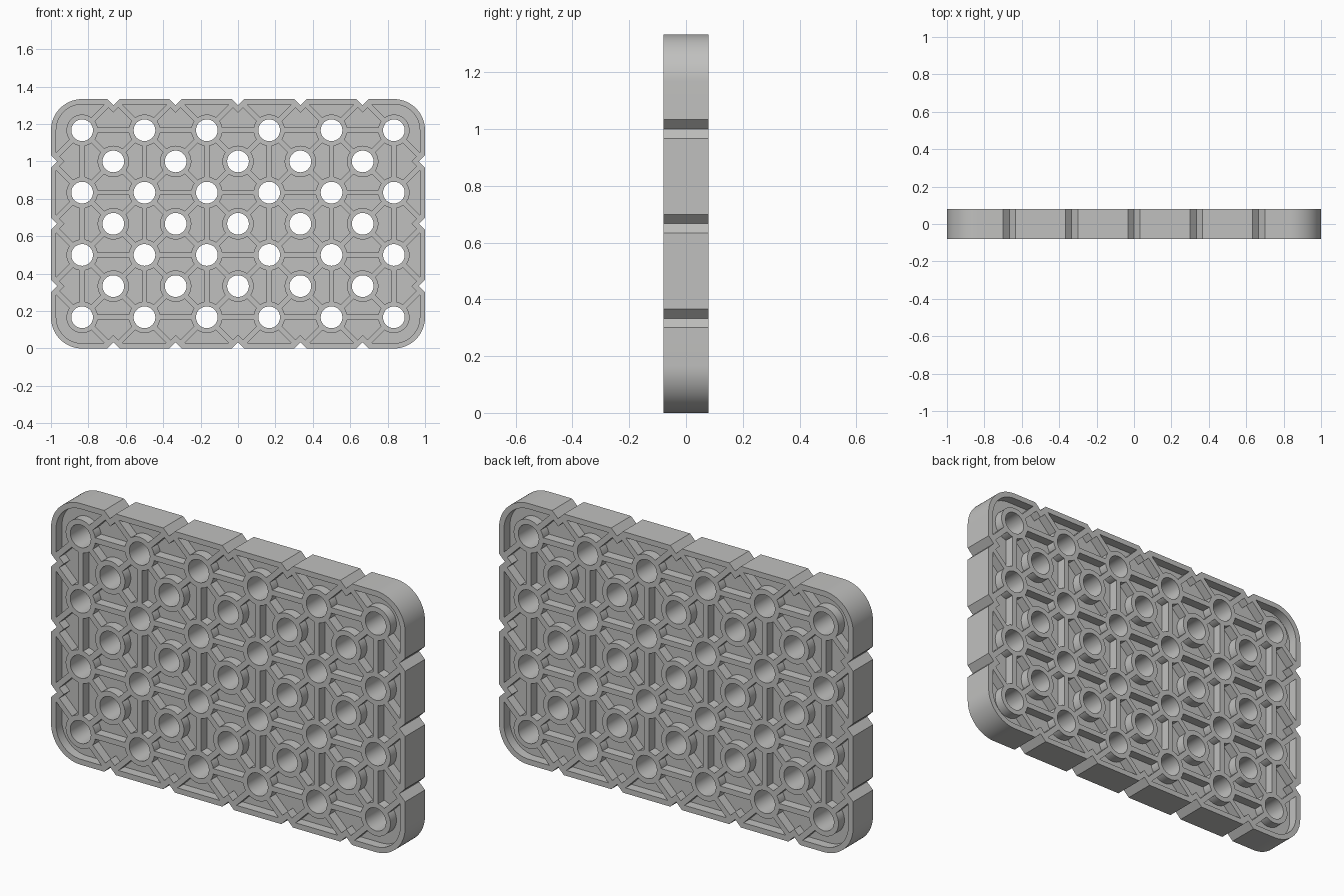
import bpy
import math
from mathutils import Vector, Matrix

cube = bpy.data.objects.get("Cube")
if cube:
    bpy.data.objects.remove(cube, do_unlink=True)

P = 1 / 3                    # hole pitch
COLS, ROWS = 6, 4
W, H = COLS * P, ROWS * P
HALF = 0.08                  # half thickness of the rim, bosses and ribs
WEB = 0.032                  # half thickness of the inner web
HOLE, BOSS = 0.058, 0.084
NOTCH, RIM, RIB = 0.033, 0.028, 0.028

grey = bpy.data.materials.new("light_grey")
grey.use_nodes = True
grey.diffuse_color = (0.53, 0.53, 0.52, 1)
grey.node_tree.nodes["Principled BSDF"].inputs["Base Color"].default_value = grey.diffuse_color


def plate(name, loops, half):
    """Fill nested outlines drawn in x-z and extrude them along y."""
    curve = bpy.data.curves.new(name, "CURVE")
    curve.dimensions = "2D"
    curve.fill_mode = "BOTH"
    curve.extrude = half
    for loop in loops:
        spline = curve.splines.new("POLY")
        spline.points.add(len(loop) - 1)
        for point, co in zip(spline.points, loop):
            point.co = (co[0], co[1], 0, 1)
        spline.use_cyclic_u = True
    obj = bpy.data.objects.new(name, curve)
    bpy.context.collection.objects.link(obj)
    bpy.ops.object.select_all(action="DESELECT")
    obj.select_set(True)
    bpy.context.view_layer.objects.active = obj
    bpy.ops.object.convert(target="MESH")
    obj = bpy.context.view_layer.objects.active
    obj.data.transform(Matrix.Rotation(math.pi / 2, 4, "X"))
    obj.data.materials.clear()
    obj.data.materials.append(grey)
    bpy.ops.object.shade_smooth_by_angle(angle=math.radians(30))
    return obj


def circle(c, r, n=40):
    return [c + Vector((math.cos(a), math.sin(a))) * r
            for a in (2 * math.pi * i / n for i in range(n))]


def outline():
    """Counter-clockwise rounded rectangle with V notches along each side."""
    pts = []
    corners = [Vector(c) for c in ((-W / 2, 0), (W / 2, 0), (W / 2, H), (-W / 2, H))]
    for k, count in enumerate((COLS, ROWS, COLS, ROWS)):
        a = corners[k]
        along = (corners[(k + 1) % 4] - a).normalized()
        inward = Vector((-along.y, along.x))
        centre = a + (along + inward) * P / 2
        for i in range(17):
            t = math.pi / 2 * i / 16
            pts.append(centre - (inward * math.sin(t) + along * math.cos(t)) * P / 2)
        for i in range(1, count):
            m = a + along * P * i
            pts += [m - along * NOTCH, m + inward * NOTCH, m + along * NOTCH]
    return pts


def inset(pts, d):
    """Mitred inward offset of a counter-clockwise outline."""
    out = []
    for i, p in enumerate(pts):
        e1 = (p - pts[i - 1]).normalized()
        e2 = (pts[(i + 1) % len(pts)] - p).normalized()
        n1, n2 = Vector((-e1.y, e1.x)), Vector((-e2.y, e2.x))
        out.append(p + (n1 + n2) * d / (1 + n1.dot(n2)))
    return out


def rib(a, b, gap_a, gap_b):
    d = (b - a).normalized()
    n = Vector((-d.y, d.x)) * RIB / 2
    a, b = a + d * gap_a, b - d * gap_b
    return [a - n, b - n, b + n, a + n]


# Hole centres: the main grid and the grid set between it
main = {(i, j): Vector((-W / 2 + (i + 0.5) * P, (j + 0.5) * P))
        for i in range(COLS) for j in range(ROWS)}
between = [Vector((-W / 2 + i * P, j * P))
           for i in range(1, COLS) for j in range(1, ROWS)]
holes = list(main.values()) + between

# Rim and web
edge = outline()
plate("rim", [edge, inset(edge, RIM)], HALF)
plate("web", [inset(edge, RIM / 2)] + [circle(c, (HOLE + BOSS) / 2) for c in holes], WEB)

# Bosses around every hole
plate("hole_bosses", [circle(c, r) for c in holes for r in (BOSS, HOLE)], HALF)

# Straight and diagonal ribs
in_boss = BOSS - 0.008
straight, diagonal = [], []
for (i, j), c in main.items():
    for step in ((1, 0), (0, 1)):
        other = main.get((i + step[0], j + step[1]))
        if other:
            straight.append(rib(c, other, in_boss, in_boss))
    for dx in (0, 1):
        for dz in (0, 1):
            gx, gz = i + dx, j + dz
            on_x, on_z = gx in (0, COLS), gz in (0, ROWS)
            if on_x and on_z:
                continue
            end = Vector((-W / 2 + gx * P, gz * P))
            diagonal.append(rib(c, end, in_boss, 0.035 if on_x or on_z else in_boss))
plate("straight_ribs", straight, HALF)
plate("diagonal_ribs", diagonal, HALF)
